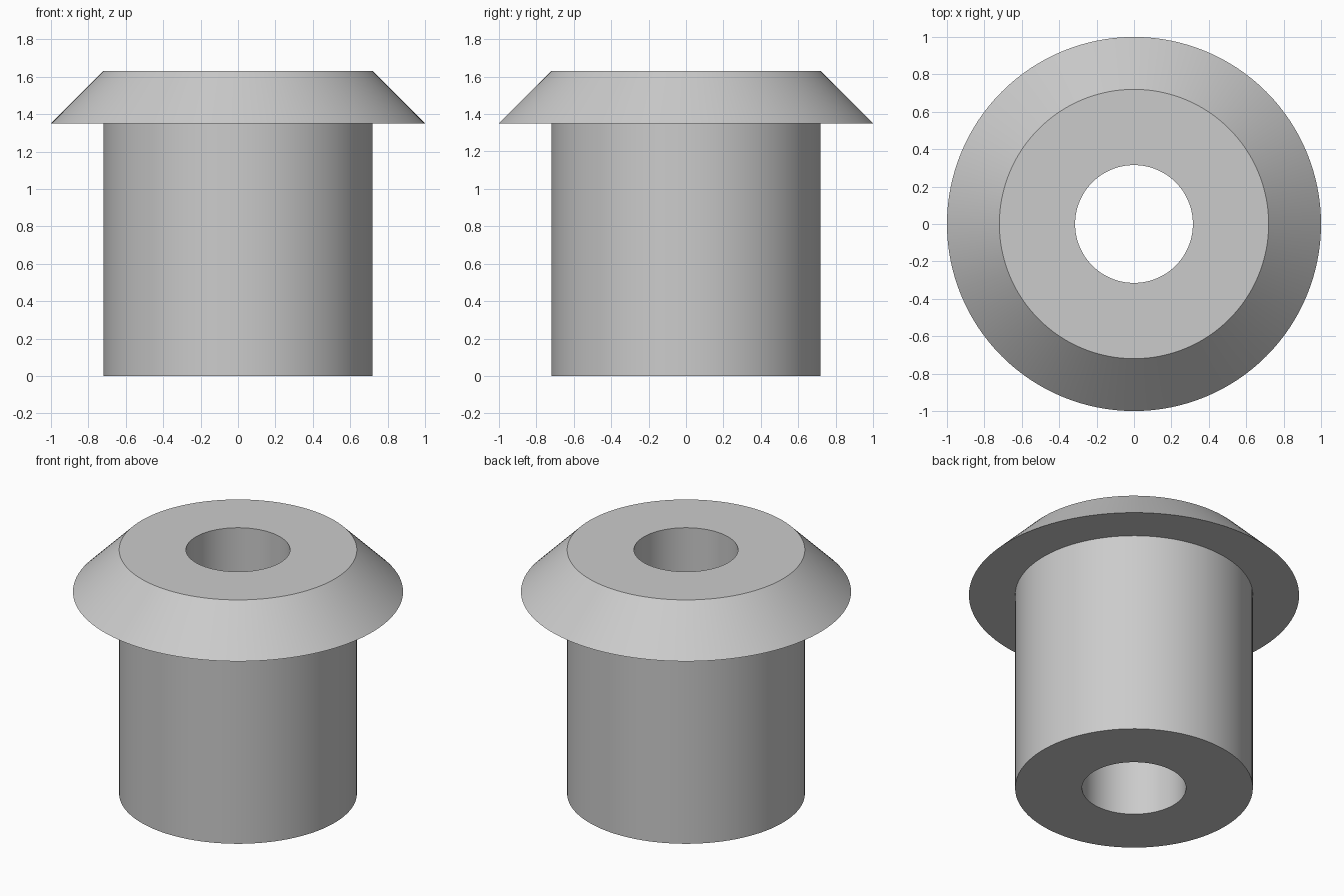
import bpy
import bmesh
from math import cos, sin, tau, radians

cube = bpy.data.objects.get("Cube")
if cube:
    bpy.data.objects.remove(cube, do_unlink=True)

SEGMENTS = 128


def make_material(name, color):
    mat = bpy.data.materials.new(name)
    mat.use_nodes = True
    mat.diffuse_color = color
    mat.node_tree.nodes["Principled BSDF"].inputs["Base Color"].default_value = color
    return mat


def lathe(name, profile, mat):
    """Turn a closed (radius, height) profile around the z axis."""
    bm = bmesh.new()
    rings = [[bm.verts.new((r * cos(tau * i / SEGMENTS), r * sin(tau * i / SEGMENTS), z))
              for i in range(SEGMENTS)] for r, z in profile]
    for a, b in zip(rings, rings[1:] + rings[:1]):
        for i in range(SEGMENTS):
            j = (i + 1) % SEGMENTS
            bm.faces.new((a[i], a[j], b[j], b[i]))
    bmesh.ops.recalc_face_normals(bm, faces=bm.faces)
    mesh = bpy.data.meshes.new(name)
    bm.to_mesh(mesh)
    bm.free()
    mesh.materials.append(mat)
    obj = bpy.data.objects.new(name, mesh)
    bpy.context.collection.objects.link(obj)
    bpy.ops.object.select_all(action="DESELECT")
    obj.select_set(True)
    bpy.context.view_layer.objects.active = obj
    bpy.ops.object.shade_smooth_by_angle(angle=radians(30))
    return obj


grey = make_material("light grey", (0.6, 0.6, 0.6, 1))

# Straight sleeve, conical flange on top and a bore through both
BORE, SLEEVE, FLANGE = 0.315, 0.72, 1.0
FLANGE_Z, TOP_Z = 1.35, 1.63
lathe("flanged_bushing", [
    (BORE, 0), (SLEEVE, 0), (SLEEVE, FLANGE_Z),
    (FLANGE, FLANGE_Z), (SLEEVE, TOP_Z), (BORE, TOP_Z),
], grey)
